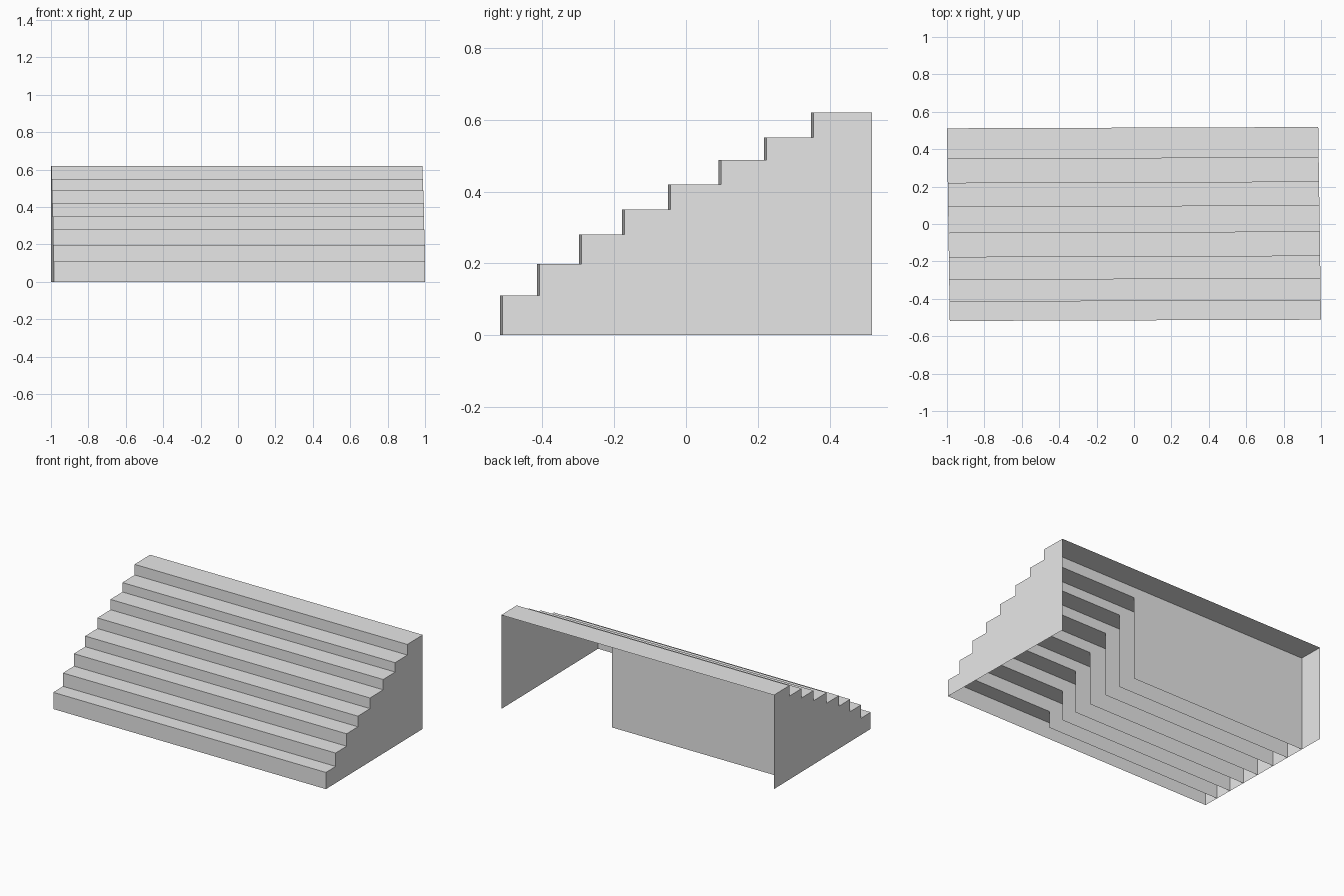
import bpy
import bmesh

cube = bpy.data.objects.get("Cube")
if cube:
    bpy.data.objects.remove(cube, do_unlink=True)

grey = bpy.data.materials.new("light_grey")
grey.use_nodes = True
colour = (0.8, 0.8, 0.8, 1)
grey.diffuse_color = colour
grey.node_tree.nodes["Principled BSDF"].inputs["Base Color"].default_value = colour

# Riser positions, tread heights and overall limits
RISER_Y = [-0.515, -0.412, -0.295, -0.175, -0.046, 0.094, 0.221, 0.351]
TREAD_Z = [0.11, 0.198, 0.28, 0.35, 0.42, 0.488, 0.55, 0.62]
BACK_Y = 0.515
HALF = 0.9925
PANEL_END = 0.30   # deep risers stop here, leaving a hollow beneath the steps


def place(x, y, z):
    """Turn the whole flight very slightly about the vertical."""
    return (x - 0.0145 * y, y + 0.0035 * x, z)


def sheet(name, outline):
    """One flat, thin panel from its outline."""
    bm = bmesh.new()
    bm.faces.new([bm.verts.new(place(*p)) for p in outline])
    mesh = bpy.data.meshes.new(name)
    bm.to_mesh(mesh)
    bm.free()
    mesh.materials.append(grey)
    obj = bpy.data.objects.new(name, mesh)
    bpy.context.collection.objects.link(obj)
    return obj


# Stepped side profile shared by both walls
profile = [(BACK_Y, 0), (RISER_Y[0], 0)]
bottom = 0
for i, (y, top) in enumerate(zip(RISER_Y, TREAD_Z)):
    after = RISER_Y[i + 1] if i + 1 < len(RISER_Y) else BACK_Y
    if i:
        profile.append((y, bottom))
    profile.append((y, top))

    # Tread
    sheet(f"tread_{i + 1}", [(-HALF, y, top), (HALF, y, top),
                             (HALF, after, top), (-HALF, after, top)])

    # Riser: reaches the floor on one side, only one step tall over the hollow
    if i == 0:
        outline = [(-HALF, 0), (HALF, 0), (HALF, top), (-HALF, top)]
    else:
        outline = [(-HALF, 0), (PANEL_END, 0), (PANEL_END, bottom),
                   (HALF, bottom), (HALF, top), (-HALF, top)]
    sheet(f"riser_{i + 1}", [(x, y, z) for x, z in outline])
    bottom = top
profile.append((BACK_Y, bottom))

# Side walls, each facing outward
sheet("left_wall", [(HALF, y, z) for y, z in reversed(profile)])
sheet("right_wall", [(-HALF, y, z) for y, z in profile])
